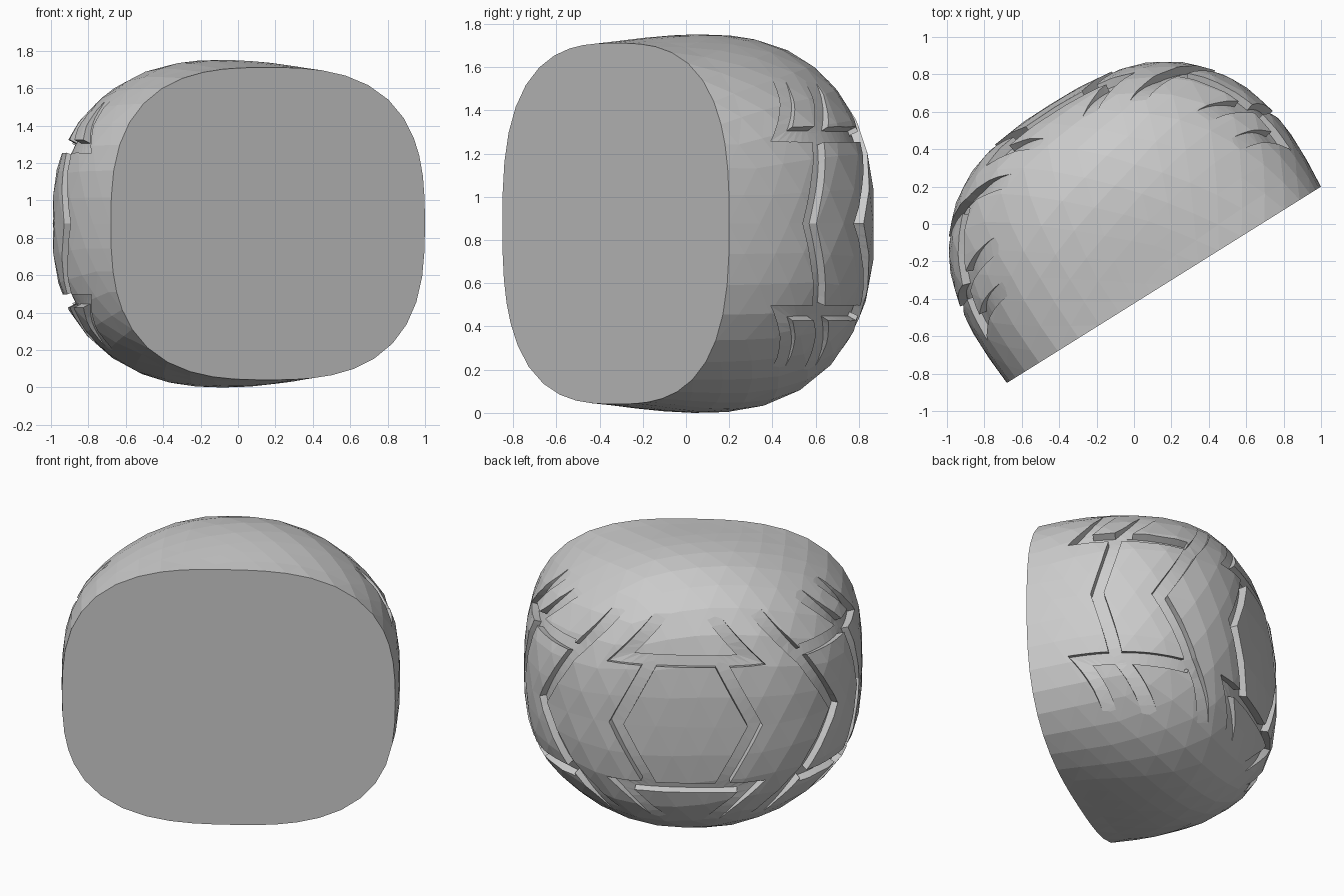
import bpy, bmesh, math
from mathutils import Vector

if "Cube" in bpy.data.objects:
    bpy.data.objects.remove(bpy.data.objects["Cube"])

AX = Vector((0.99, 1.14, 0.835))    # half width, depth, half height
P = 2.8                              # squareness of the dome


def bulge(v):
    """Swell the sides a little and raise a rounded ridge along the middle."""
    t = min(max(v.y / AX.y, 0), 1)
    ridge = max(math.cos(math.pi * v.x / 1.4), -0.15)
    return Vector((v.x * (1 + 0.03 * math.sin(math.pi * t)), v.y,
                   v.z * (1 + 0.24 * t ** 1.2 * ridge)))


def dome_point(d):
    r = sum(abs(d[i] / AX[i]) ** P for i in range(3)) ** (-1 / P)
    return bulge(d * r)


def surface(theta, z, off):
    """Point at azimuth theta and height z, moved along the normal by off."""
    a, b = math.sin(theta), math.cos(theta)
    base = z
    for _ in range(8):               # find the height before bulging
        s = (1 - min(abs(base / AX.z), 0.99) ** P) ** (1 / P)
        rho = s / (abs(a / AX.x) ** P + abs(b / AX.y) ** P) ** (1 / P)
        v = Vector((a * rho, b * rho, base))
        w = bulge(v)
        if abs(w.z) > 1e-6:
            base *= z / w.z
    n = Vector([math.copysign(abs(v[i] / AX[i]) ** (P - 1), v[i]) / AX[i] for i in range(3)])
    return w + n.normalized() * off


def make_object(name, bm):
    bmesh.ops.recalc_face_normals(bm, faces=bm.faces)
    me = bpy.data.meshes.new(name)
    bm.to_mesh(me)
    bm.free()
    ob = bpy.data.objects.new(name, me)
    bpy.context.collection.objects.link(ob)
    return ob


def groove(path, half=0.035, steps=7):
    """Closed ribbon that follows the dome along (degrees, height) points."""
    pts = [Vector((math.radians(t), z)) for t, z in path]
    dirs = [(b - a).normalized() for a, b in zip(pts, pts[1:])]
    nor = [Vector((-d.y, d.x)) for d in dirs]
    side = []
    for i in range(len(pts)):
        n0, n1 = nor[max(i - 1, 0)], nor[min(i, len(nor) - 1)]
        m = (n0 + n1).normalized()
        side.append(m * (half / m.dot(n0)))
    bm = bmesh.new()
    rings = []
    for i in range(len(pts) - 1):
        for k in range(steps + (i == len(pts) - 2)):
            f = k / steps
            c, s = pts[i].lerp(pts[i + 1], f), side[i].lerp(side[i + 1], f)
            ring = []
            for q, top in ((c - s, 0), (c + s, 0), (c + s, 1), (c - s, 1)):
                depth = min(0.05, 0.05 * (0.68 - abs(q.y)) / 0.23)
                ring.append(bm.verts.new(surface(q.x, q.y, 0.07 if top else -depth)))
            rings.append(ring)
    for r0, r1 in zip(rings, rings[1:]):
        for j in range(4):
            bm.faces.new((r0[j], r0[(j + 1) % 4], r1[(j + 1) % 4], r1[j]))
    bm.faces.new(rings[0])
    bm.faces.new(rings[-1][::-1])
    bmesh.ops.triangulate(bm, faces=bm.faces)
    ob = make_object("groove_cutter", bm)
    ob.hide_render = True
    return ob


# Faceted dome with a flat cut face
bm = bmesh.new()
bmesh.ops.create_icosphere(bm, subdivisions=4, radius=1)
bmesh.ops.bisect_plane(bm, geom=bm.verts[:] + bm.edges[:] + bm.faces[:], dist=0.01,
                       plane_co=(0, 0, 0), plane_no=(0, 1, 0), clear_inner=True)
for v in bm.verts:
    if abs(v.co.y) < 0.011:
        v.co.y = 0
    v.co = dome_point(v.co.normalized())
bmesh.ops.holes_fill(bm, edges=[e for e in bm.edges if e.is_boundary], sides=0)
dome = make_object("dome_shell", bm)

# Groove layout: middle zigzags, then mirrored upper and lower rows
paths = []
for sx in (1, -1):
    for mid in ([(10.5, 0.41), (20.5, 0), (10.5, -0.41)],
                [(22, 0.70), (36, 0.37), (47, 0), (36, -0.37), (22, -0.70)],
                [(59, 0.41), (65.5, 0), (59, -0.41)]):
        paths.append([(sx * t, z) for t, z in mid])
    for sz in (1, -1):
        for row in ([(58, 0.42), (42, 0.70)],
                    [(57, 0.70), (71, 0.415), (54, 0.415), (36, 0.415)]):
            paths.append([(sx * t, sz * z) for t, z in row])
for sz in (1, -1):
    paths.append([(-7, sz * 0.70), (-20, sz * 0.415), (0, sz * 0.415),
                  (20, sz * 0.415), (7, sz * 0.70)])

# Cut the grooves into the dome
cutters = [groove(p) for p in paths]
for c in cutters:
    mod = dome.modifiers.new("groove", 'BOOLEAN')
    mod.operation, mod.solver, mod.object = 'DIFFERENCE', 'EXACT', c
bpy.context.view_layer.update()
result = bpy.data.meshes.new_from_object(dome.evaluated_get(bpy.context.evaluated_depsgraph_get()))
dome.modifiers.clear()
dome.data = result
for c in cutters:
    bpy.data.objects.remove(c)
for f in dome.data.polygons:
    f.use_smooth = False

# Turn the flat face to the front right and stand it on the ground
dome.rotation_euler.z = math.atan2(0.53, 0.848)
dome.location = (0.16, -0.325, -min(v.co.z for v in dome.data.vertices))
